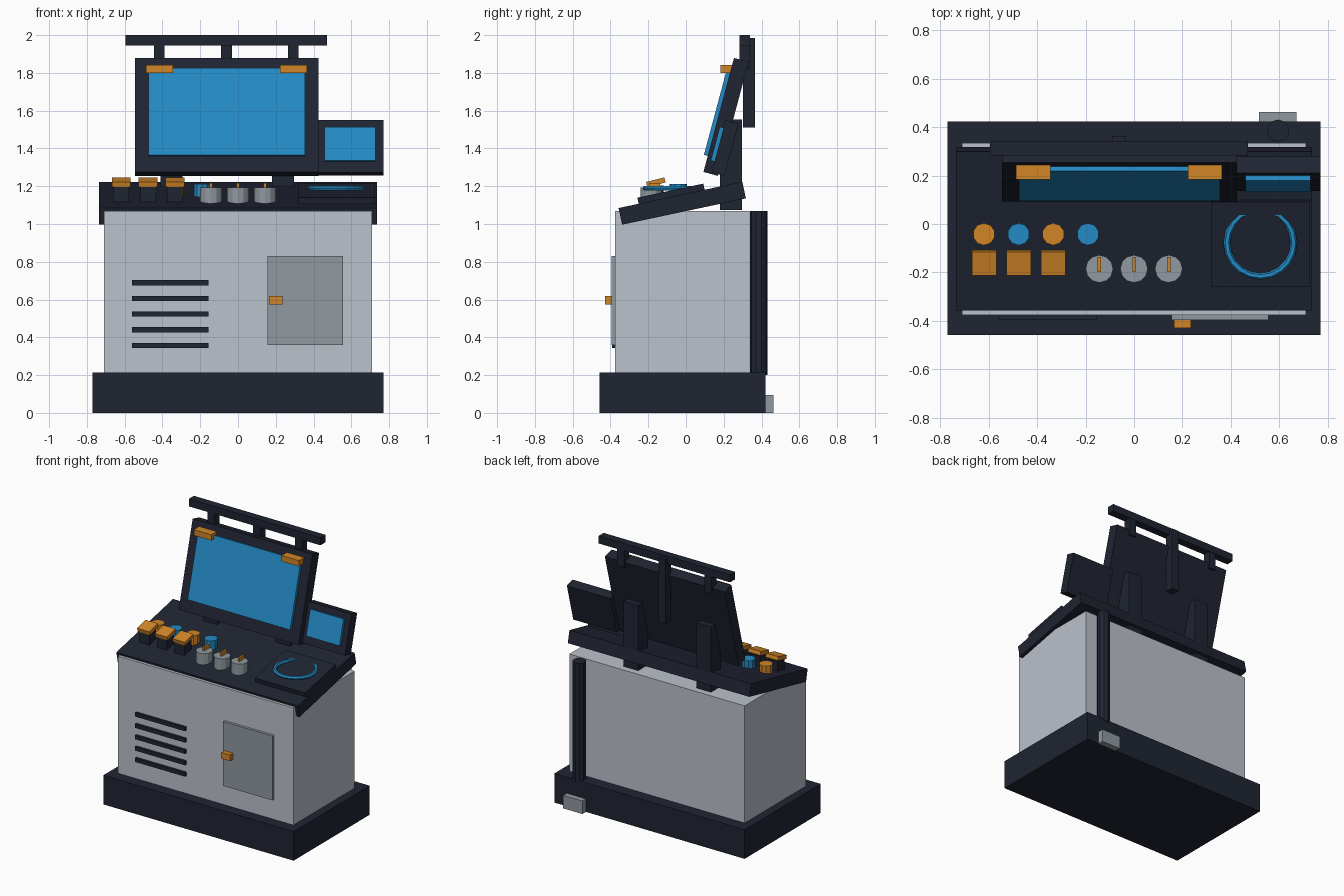
import bpy
from math import radians, sin, cos, tan

if "Cube" in bpy.data.objects:
    bpy.data.objects.remove(bpy.data.objects["Cube"])


def material(name, rgb):
    m = bpy.data.materials.new(name)
    m.diffuse_color = (*rgb, 1)
    m.use_nodes = True
    m.node_tree.nodes["Principled BSDF"].inputs["Base Color"].default_value = m.diffuse_color
    return m


NAVY = material("navy", (0.014, 0.018, 0.032))
LIGHT = material("light_grey", (0.50, 0.54, 0.60))
MID = material("mid_grey", (0.28, 0.32, 0.35))
BLUE = material("blue", (0.017, 0.26, 0.56))
ORANGE = material("orange", (0.64, 0.24, 0.02))


def finish(name, mat):
    o = bpy.context.object
    o.name = o.data.name = name
    o.data.materials.append(mat)
    return o


def slab(name, center, size, mat, tilt=0):
    """Box given by centre and size, tilted about x (degrees)."""
    bpy.ops.mesh.primitive_cube_add(size=1, location=center)
    o = bpy.context.object
    o.scale = size
    bpy.ops.object.transform_apply(location=False, rotation=False, scale=True)
    o.rotation_euler.x = radians(tilt)
    return finish(name, mat)


def box(name, x, y, z, mat):
    """Box given by its extents."""
    return slab(name, [(a + b) / 2 for a, b in (x, y, z)],
                [b - a for a, b in (x, y, z)], mat)


def cylinder(name, x, y, z0, z1, r, sides, mat):
    bpy.ops.mesh.primitive_cylinder_add(vertices=sides, radius=r, depth=z1 - z0,
                                        location=(x, y, (z0 + z1) / 2))
    return finish(name, mat)


# Plinth and cabinet
box("plinth", (-0.77, 0.77), (-0.457, 0.422), (0, 0.213), NAVY)
box("cabinet", (-0.71, 0.71), (-0.375, 0.335), (0.2, 1.07), LIGHT)

# Front vents, door and handle
for i in range(5):
    z = 0.357 + i * 0.083
    box(f"vent_slat_{i + 1}", (-0.56, -0.155), (-0.393, -0.365), (z - 0.014, z + 0.014), NAVY)
box("door", (0.155, 0.555), (-0.395, -0.365), (0.36, 0.83), MID)
box("door_handle", (0.165, 0.235), (-0.43, -0.385), (0.575, 0.62), ORANGE)

# Rear conduit and its junction box
cylinder("rear_conduit", 0.594, 0.385, 0.2, 1.07, 0.046, 10, NAVY)
box("junction_box", (0.515, 0.67), (0.405, 0.463), (0, 0.095), MID)

# Sloping control deck and raised pad
slab("control_deck", (0, -0.02, 1.11), (1.47, 0.67, 0.09), NAVY, 12)
slab("dial_pad", (0.522, -0.079, 1.158), (0.408, 0.357, 0.038), NAVY, 12)

# Dial ring lies level, sinking into the pad at the back
bpy.ops.mesh.primitive_torus_add(major_segments=20, minor_segments=6, major_radius=0.138,
                                 minor_radius=0.014, location=(0.521, -0.078, 1.19))
finish("dial_ring", BLUE)

# Rocker switches
for i in range(3):
    x = -0.618 + i * 0.1425
    box(f"switch_base_{i + 1}", (x - 0.04, x + 0.04), (-0.2, -0.12), (1.09, 1.205), NAVY)
    slab(f"switch_cap_{i + 1}", (x, -0.16, 1.221), (0.1, 0.1, 0.028), ORANGE, 14)

# Round buttons
for i in range(4):
    cylinder(f"button_{i + 1}", -0.619 + i * 0.143, -0.042, 1.12, 1.213, 0.046, 10,
             BLUE if i % 2 else ORANGE)

# Rotary knobs with pointers
for i in range(3):
    x = -0.143 + i * 0.143
    cylinder(f"knob_{i + 1}", x, -0.185, 1.09, 1.192, 0.057, 12, MID)
    box(f"knob_pointer_{i + 1}", (x - 0.007, x + 0.007), (-0.197, -0.137), (1.18, 1.218), ORANGE)

# Screen brackets
for side, x in (("left", -0.352), ("right", 0.238)):
    box(f"{side}_bracket", (x - 0.058, x + 0.058), (0.18, 0.297), (1.075, 1.553), NAVY)


def screen(name, x, y, z, w, h, depth, gw, gh, up):
    """Leaning housing with a glass panel proud of its front face."""
    a = radians(15)
    slab(name + "_housing", (x, y, z), (w, depth, h), NAVY, -15)
    n = depth / 2 + 0.008
    slab(name + "_glass", (x, y - n * cos(a) + up * sin(a), z + n * sin(a) + up * cos(a)),
         (gw, 0.026, gh), BLUE, -15)


screen("main_screen", -0.06, 0.212, 1.567, 0.97, 0.625, 0.08, 0.83, 0.475, 0.013)
screen("side_screen", 0.594, 0.207, 1.403, 0.352, 0.286, 0.07, 0.27, 0.185, 0.008)

# Clips on the main screen
for side, x in (("left", -0.415), ("right", 0.293)):
    box(f"{side}_clip", (x - 0.071, x + 0.071), (0.183, 0.245), (1.8, 1.842), ORANGE)

# Top bar and its posts
box("top_bar", (-0.595, 0.47), (0.282, 0.34), (1.945, 2.0), NAVY)
for side, x in (("left", -0.416), ("right", 0.293)):
    box(f"{side}_bar_post", (x - 0.028, x + 0.028), (0.283, 0.338), (1.82, 1.96), NAVY)
box("centre_bar_post", (-0.09, -0.032), (0.303, 0.364), (1.512, 1.985), NAVY)
